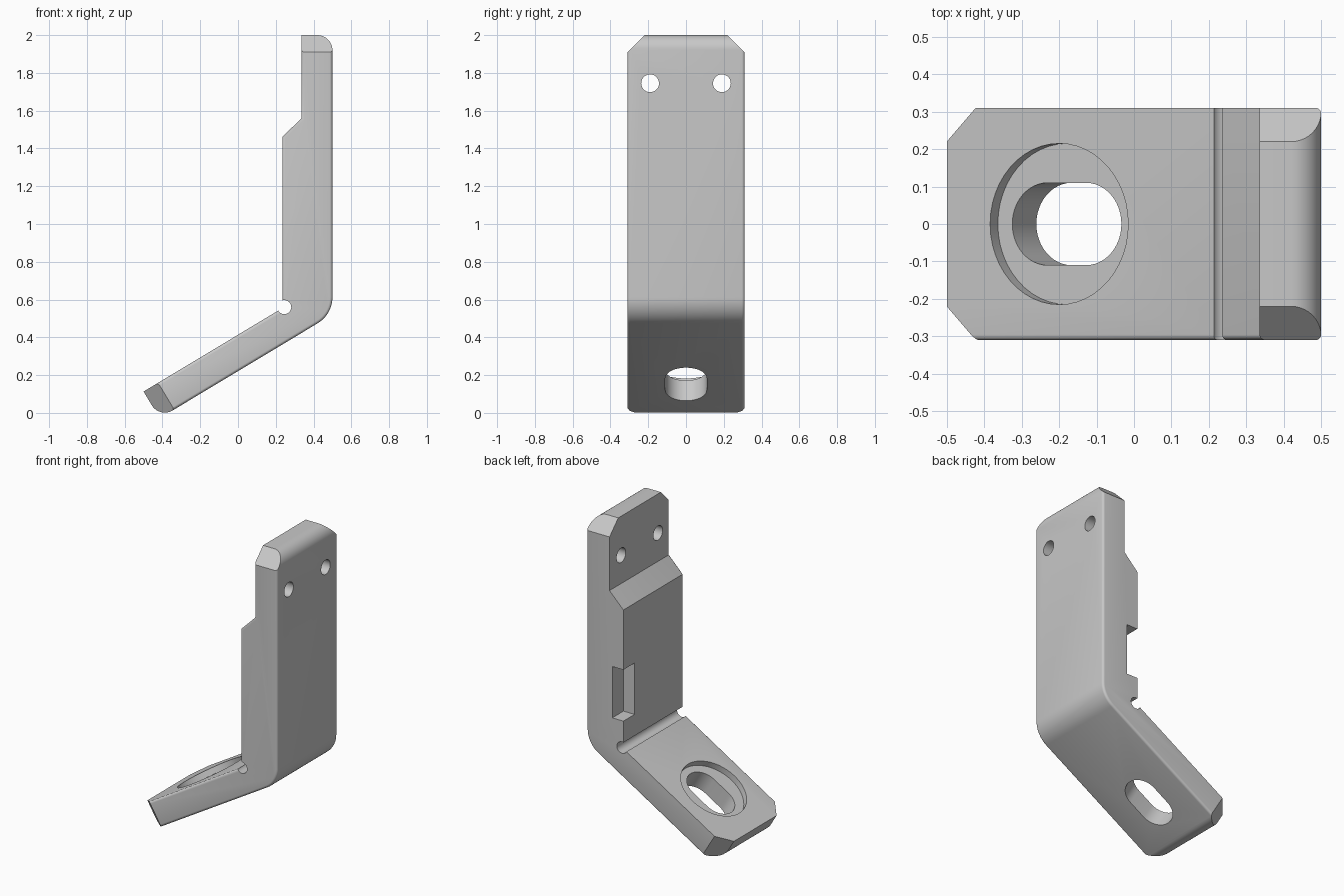
import bpy, bmesh, math
from mathutils import Vector, Matrix

cube = bpy.data.objects.get("Cube")
if cube:
    bpy.data.objects.remove(cube, do_unlink=True)

HALF = 0.31          # half width along y
T = 0.165            # plate thickness
TILT = math.radians(31)
U = Vector((math.cos(TILT), 0, math.sin(TILT)))    # along the foot
N = Vector((-math.sin(TILT), 0, math.cos(TILT)))   # out of the foot's upper face
Y = Vector((0, 1, 0))
Z = Vector((0, 0, 1))


def fillet(before, corner, after, radius, steps=10):
    """Arc points that round one profile corner."""
    a, b = (before - corner).normalized(), (after - corner).normalized()
    half = a.angle(b) / 2
    centre = corner + (a + b).normalized() * radius / math.sin(half)
    start = (corner + a * radius / math.tan(half) - centre).normalized()
    end = (corner + b * radius / math.tan(half) - centre).normalized()
    return [centre + start.slerp(end, i / steps) * radius for i in range(steps + 1)]


def make_object(name, bm):
    bmesh.ops.recalc_face_normals(bm, faces=bm.faces[:])
    mesh = bpy.data.meshes.new(name)
    bm.to_mesh(mesh)
    bm.free()
    obj = bpy.data.objects.new(name, mesh)
    bpy.context.collection.objects.link(obj)
    return obj


def prism(points, offset):
    """Closed solid swept from a loop of points; returns bmesh and both loops."""
    bm = bmesh.new()
    near = [bm.verts.new(p) for p in points]
    far = [bm.verts.new(p + offset) for p in points]
    bm.faces.new(near)
    bm.faces.new(far)
    for i in range(len(points)):
        j = (i + 1) % len(points)
        bm.faces.new((near[i], near[j], far[j], far[i]))
    return bm, near, far


def slot_cutter(name, centre, axis, radius, depth, along=Y, straight=0.0):
    """Round or long-round cutter centred on a point."""
    side = axis.cross(along)
    pts = []
    for end in (1, -1):
        for i in range(25):
            a = math.pi * (i / 24 - 0.5)
            if straight == 0 and i == 24:
                continue
            pts.append(centre - axis * depth / 2 + along * end * (straight + radius * math.cos(a))
                       + side * end * radius * math.sin(a))
    return make_object(name, prism(pts, axis * depth)[0])


# Side profile of the bent plate: outer chain first, then the inner corners
tip = Vector((-0.5, 0, 0.113))
tip_low = tip - N * T
bend = tip_low + U * ((0.5 - tip_low.x) / U.x)
top_out, top_in = Vector((0.5, 0, 2)), Vector((0.335, 0, 2))
inner = tip + U * ((0.235 - tip.x) / U.x)
outer = (fillet(tip, tip_low, bend, 0.08) + fillet(tip_low, bend, top_out, 0.16)
         + fillet(bend, top_out, top_in, 0.08))
profile = outer + [top_in, Vector((0.335, 0, 1.56)), Vector((0.235, 0, 1.46)), inner, tip]

bm, front, back = prism([p - Y * HALF for p in profile], Y * 2 * HALF)
bmesh.ops.recalc_face_normals(bm, faces=bm.faces[:])

# Soften all front edges, and the outer edges at the back
rim = [bm.edges.get((front[i - 1], front[i])) for i in range(len(front))]
rim += [bm.edges.get((back[i - 1], back[i])) for i in range(1, len(outer))]
bmesh.ops.bevel(bm, geom=rim, offset=0.015, segments=4, profile=0.5, affect='EDGES')

# Cut the four end corners at 45 degrees
CUT = 0.09
for end, direction in ((tip, -U), (top_in, Z)):
    for s in (1, -1):
        cut = bmesh.ops.bisect_plane(
            bm, geom=bm.verts[:] + bm.edges[:] + bm.faces[:], dist=1e-5,
            plane_co=end + Y * s * (HALF - CUT), plane_no=(direction + Y * s).normalized(),
            clear_outer=True)
        edges = [e for e in cut["geom_cut"] if isinstance(e, bmesh.types.BMEdge)]
        bmesh.ops.contextual_create(bm, geom=edges)
bracket = make_object("bracket", bm)

# Cutters: bend relief, screw holes, foot slot with round recess, side notch
foot = tip + U * (0.30 / U.x)
cutters = [
    slot_cutter("relief_cutter", Vector((0.245, 0, 0.56)), Y, 0.037, 1.0, Z),
    slot_cutter("slot_cutter", foot, N, 0.11, 0.6, U, 0.06),
    slot_cutter("recess_cutter", foot + N * 0.06, N, 0.215, 0.2, U),
]
for s in (1, -1):
    cutters.append(slot_cutter("screw_hole_cutter", Vector((0.42, s * 0.19, 1.745)),
                               Vector((1, 0, 0)), 0.047, 0.5))
bm = bmesh.new()
bmesh.ops.create_cube(bm, size=1, matrix=Matrix.Translation((0.215, 0.295, 0.9025))
                      @ Matrix.Diagonal((0.2, 0.2, 0.335, 1)))
cutters.append(make_object("notch_cutter", bm))

bpy.ops.object.select_all(action='DESELECT')
bracket.select_set(True)
bpy.context.view_layer.objects.active = bracket
for cutter in cutters:
    cutter.hide_render = True
    mod = bracket.modifiers.new(cutter.name, 'BOOLEAN')
    mod.operation = 'DIFFERENCE'
    mod.solver = 'EXACT'
    mod.object = cutter
    bpy.ops.object.modifier_apply(modifier=mod.name)
    bpy.data.objects.remove(cutter, do_unlink=True)

# Single grey finish
grey = bpy.data.materials.new("plain_grey")
grey.use_nodes = True
colour = (0.58, 0.58, 0.58, 1)
grey.diffuse_color = colour
grey.node_tree.nodes["Principled BSDF"].inputs["Base Color"].default_value = colour
bracket.data.materials.clear()
bracket.data.materials.append(grey)
for face in bracket.data.polygons:
    face.material_index = 0
bpy.ops.object.shade_smooth_by_angle(angle=math.radians(28))
